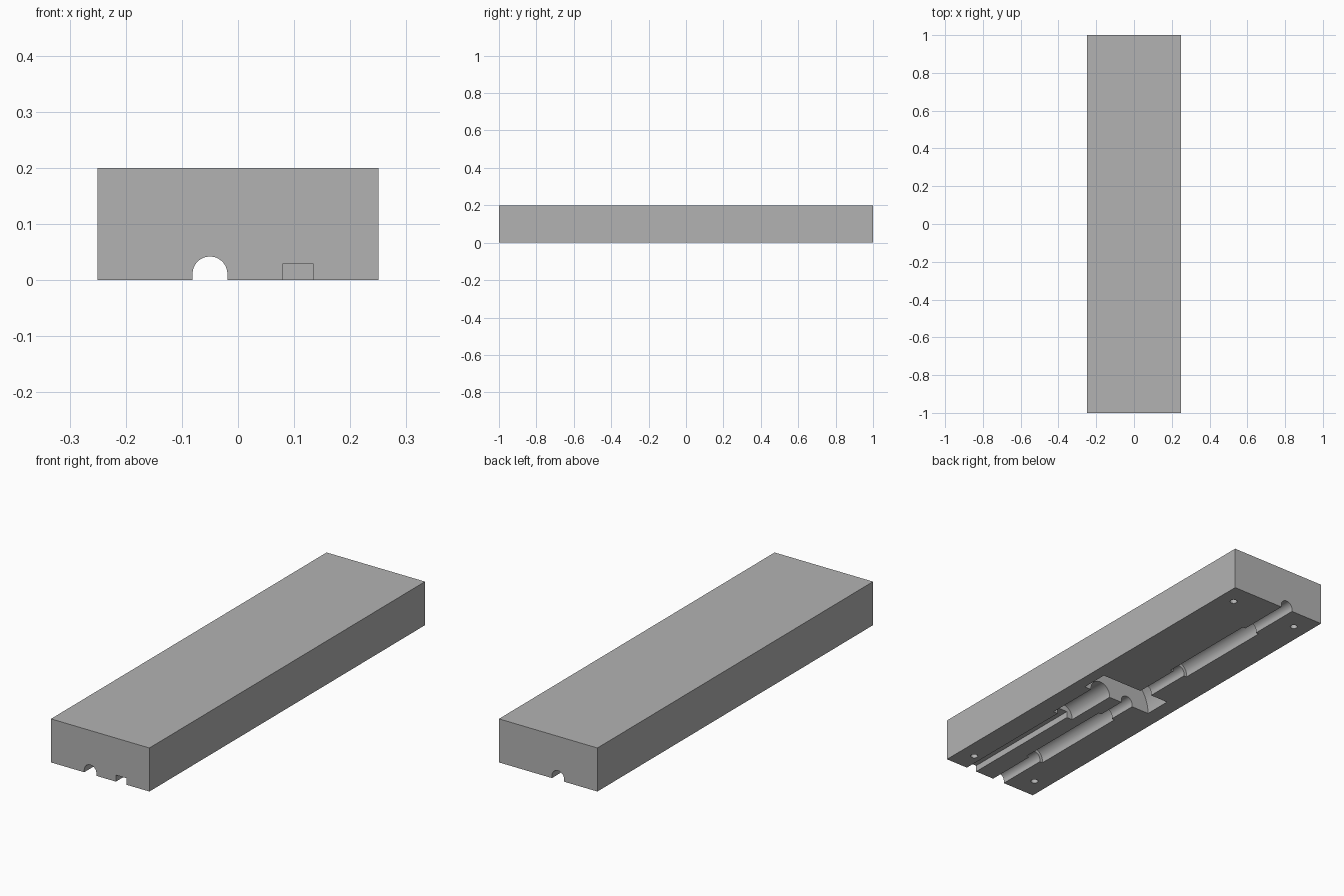
import bpy
import bmesh
from math import cos, sin, pi

old = bpy.data.objects.get("Cube")
if old:
    bpy.data.objects.remove(old, do_unlink=True)

grey = bpy.data.materials.new("plain grey")
grey.use_nodes = True
grey.diffuse_color = (0.45, 0.45, 0.45, 1)
grey.node_tree.nodes["Principled BSDF"].inputs["Base Color"].default_value = grey.diffuse_color


def extrude_profile(name, profile, y0, y1):
    """Closed solid from an x-z profile, swept along y."""
    bm = bmesh.new()
    face = bm.faces.new([bm.verts.new((x, y0, z)) for x, z in profile])
    swept = bmesh.ops.extrude_face_region(bm, geom=[face])["geom"]
    moved = [v for v in swept if isinstance(v, bmesh.types.BMVert)]
    bmesh.ops.translate(bm, verts=moved, vec=(0, y1 - y0, 0))
    bmesh.ops.recalc_face_normals(bm, faces=bm.faces)
    mesh = bpy.data.meshes.new(name)
    bm.to_mesh(mesh)
    bm.free()
    mesh.materials.append(grey)
    obj = bpy.data.objects.new(name, mesh)
    bpy.context.collection.objects.link(obj)
    return obj


def box(x0, x1, z0, z1):
    return [(x0, z0), (x1, z0), (x1, z1), (x0, z1)]


def arch(x, z, r, steps=32):
    """Round top with straight walls that reach below the base."""
    arc = [(x + r * cos(pi * i / steps), z + r * sin(pi * i / steps))
           for i in range(steps + 1)]
    return [(x + r, -0.05)] + arc + [(x - r, -0.05)]


def carve(cutter):
    mod = block.modifiers.new("carve", "BOOLEAN")
    mod.operation = "DIFFERENCE"
    mod.solver = "EXACT"
    mod.object = cutter
    bpy.context.view_layer.objects.active = block
    bpy.ops.object.modifier_apply(modifier=mod.name)
    bpy.data.objects.remove(cutter, do_unlink=True)


# Solid block
block = extrude_profile("housing_block", box(-0.25, 0.25, 0, 0.2), -1, 1)

# Shaft channel along the whole length, with two wider bearing seats
SHAFT_X, SHAFT_Z = -0.05, 0.011
carve(extrude_profile("shaft_channel", arch(SHAFT_X, SHAFT_Z, 0.031), -1.1, 1.1))
for y in (-0.75, 0.25):
    carve(extrude_profile("bearing_seat", arch(SHAFT_X, SHAFT_Z, 0.046), y, y + 0.5))

# Rectangular wire channel, round motor pocket and wheel chamber
carve(extrude_profile("wire_channel", box(0.08, 0.134, -0.05, 0.03), -1.1, -0.3))
carve(extrude_profile("motor_pocket", arch(0.104, 0.005, 0.054), -0.37, -0.05))
carve(extrude_profile("wheel_chamber", arch(0.01, 0, 0.184, 64), -0.11, 0.022))

# Blind screw holes in the four corners
for x in (-0.175, 0.175):
    for y in (-0.9, 0.9):
        bpy.ops.mesh.primitive_cylinder_add(vertices=24, radius=0.016, depth=0.12,
                                            location=(x, y, 0))
        carve(bpy.context.object)

# Smooth round surfaces, sharp edges
bpy.ops.object.select_all(action="DESELECT")
block.select_set(True)
bpy.context.view_layer.objects.active = block
bpy.ops.object.shade_smooth_by_angle(angle=pi / 6)
block.data.materials.clear()
block.data.materials.append(grey)
for poly in block.data.polygons:
    poly.material_index = 0
